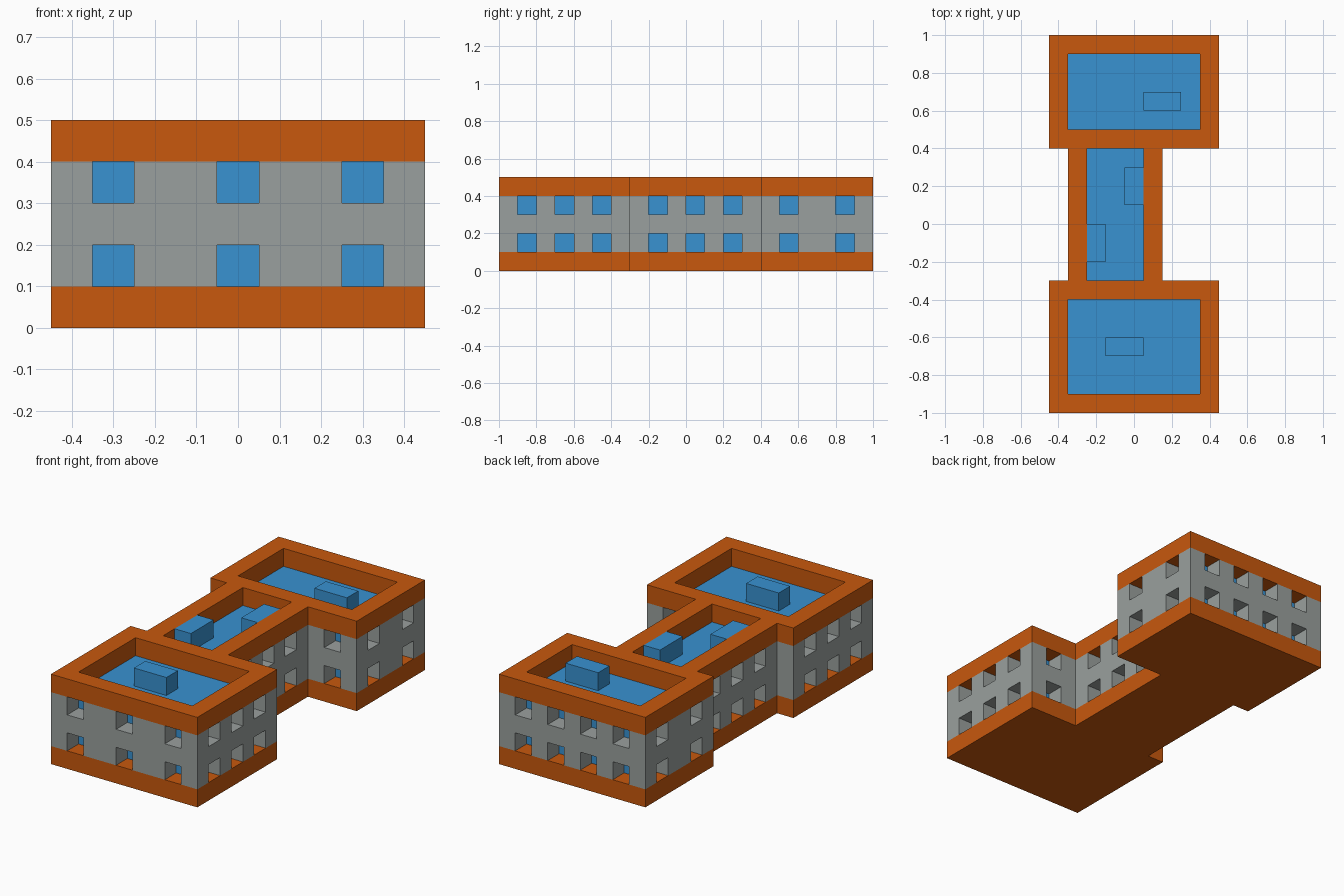
import bpy
import bmesh
from mathutils import Vector

if "Cube" in bpy.data.objects:
    bpy.data.objects.remove(bpy.data.objects["Cube"], do_unlink=True)

U = 0.1                               # building module
ORIGIN = Vector((-0.45, -1.0, 0.0))


def material(name, rgb):
    m = bpy.data.materials.new(name)
    m.use_nodes = True
    m.diffuse_color = (*rgb, 1)
    m.node_tree.nodes["Principled BSDF"].inputs["Base Color"].default_value = (*rgb, 1)
    return m


ORANGE = material("burnt orange", (0.578, 0.098, 0.004))
BLUE = material("sky blue", (0.040, 0.287, 0.638))
GREY = material("concrete grey", (0.323, 0.352, 0.342))


def finish(name, bm, mat):
    bmesh.ops.recalc_face_normals(bm, faces=bm.faces)
    mesh = bpy.data.meshes.new(name)
    bm.to_mesh(mesh)
    bm.free()
    mesh.materials.append(mat)
    obj = bpy.data.objects.new(name, mesh)
    bpy.context.collection.objects.link(obj)
    return obj


def box(name, lo, hi, mat):
    """Box between two module corners."""
    bm = bmesh.new()
    bmesh.ops.create_cube(bm, size=1)
    lo, hi = Vector(lo), Vector(hi)
    for v in bm.verts:
        v.co = ORIGIN + U * (lo + (v.co + Vector((0.5, 0.5, 0.5))) * (hi - lo))
    return finish(name, bm, mat)


def shell(name, cells, mat):
    """Closed outer surface around a set of module cells."""
    bm = bmesh.new()
    verts = {}

    def vert(p):
        if p not in verts:
            verts[p] = bm.verts.new(ORIGIN + U * Vector(p))
        return verts[p]

    for c in sorted(cells):
        for axis in range(3):
            for side in (0, 1):
                near = list(c)
                near[axis] += 2 * side - 1
                if tuple(near) in cells:
                    continue
                a, b = (axis + 1) % 3, (axis + 2) % 3
                corners = []
                for da, db in ((0, 0), (1, 0), (1, 1), (0, 1)):
                    p = list(c)
                    p[axis] += side
                    p[a] += da
                    p[b] += db
                    corners.append(vert(tuple(p)))
                bm.faces.new(corners if side else corners[::-1])
    return finish(name, bm, mat)


def area(x0, y0, x1, y1):
    return {(x, y) for x in range(x0, x1) for y in range(y0, y1)}


# Plan of the three wings and their inner cores, in modules
wings = {"front": (0, 0, 9, 7), "link": (1, 7, 6, 14), "back": (0, 14, 9, 20)}
cores = {"front": (1, 1, 8, 6), "link": (2, 7, 5, 14), "back": (1, 15, 8, 19)}
footprint = set().union(*(area(*w) for w in wings.values()))
ring = footprint - set().union(*(area(*c) for c in cores.values()))

# Window openings: both long sides, the two ends, and the notch walls
windows = {(x, 0) for x in (1, 4, 7)} | {(x, 19) for x in (1, 3, 5, 7)} | {(7, 6), (7, 14)}
for wing, rows in (("front", (1, 3, 5)), ("link", (8, 10, 12)), ("back", (15, 18))):
    x0, _, x1, _ = wings[wing]
    windows |= {(x, y) for x in (x0, x1 - 1) for y in rows}

# Base slab
outline = [(0, 0), (9, 0), (9, 7), (6, 7), (6, 14), (9, 14),
           (9, 20), (0, 20), (0, 14), (1, 14), (1, 7), (0, 7)]
bm = bmesh.new()
face = bm.faces.new([bm.verts.new(ORIGIN + U * Vector((x, y, 0))) for x, y in outline])
top = bmesh.ops.extrude_face_region(bm, geom=[face])["geom"]
bmesh.ops.translate(bm, vec=(0, 0, U), verts=[v for v in top if isinstance(v, bmesh.types.BMVert)])
finish("base_slab", bm, ORANGE)

# Outer walls with two storeys of open windows, and the roof parapet
shell("outer_walls", {(x, y, z) for x, y in ring for z in (1, 2, 3)
                      if z == 2 or (x, y) not in windows}, GREY)
shell("roof_parapet", {(x, y, 4) for x, y in ring}, ORANGE)

# Glazed cores that also form the sunken roofs
for wing, (x0, y0, x1, y1) in cores.items():
    box(wing + "_core", (x0, y0, 1), (x1, y1, 4), BLUE)

# Rooftop units
for name, (x0, y0, x1, y1) in {
        "front_roof_unit": (3, 3, 5, 4), "link_roof_unit_left": (4, 11, 5, 13),
        "link_roof_unit_right": (2, 8, 3, 10), "back_roof_unit": (5, 16, 7, 17)}.items():
    box(name, (x0, y0, 4), (x1, y1, 5), BLUE)
